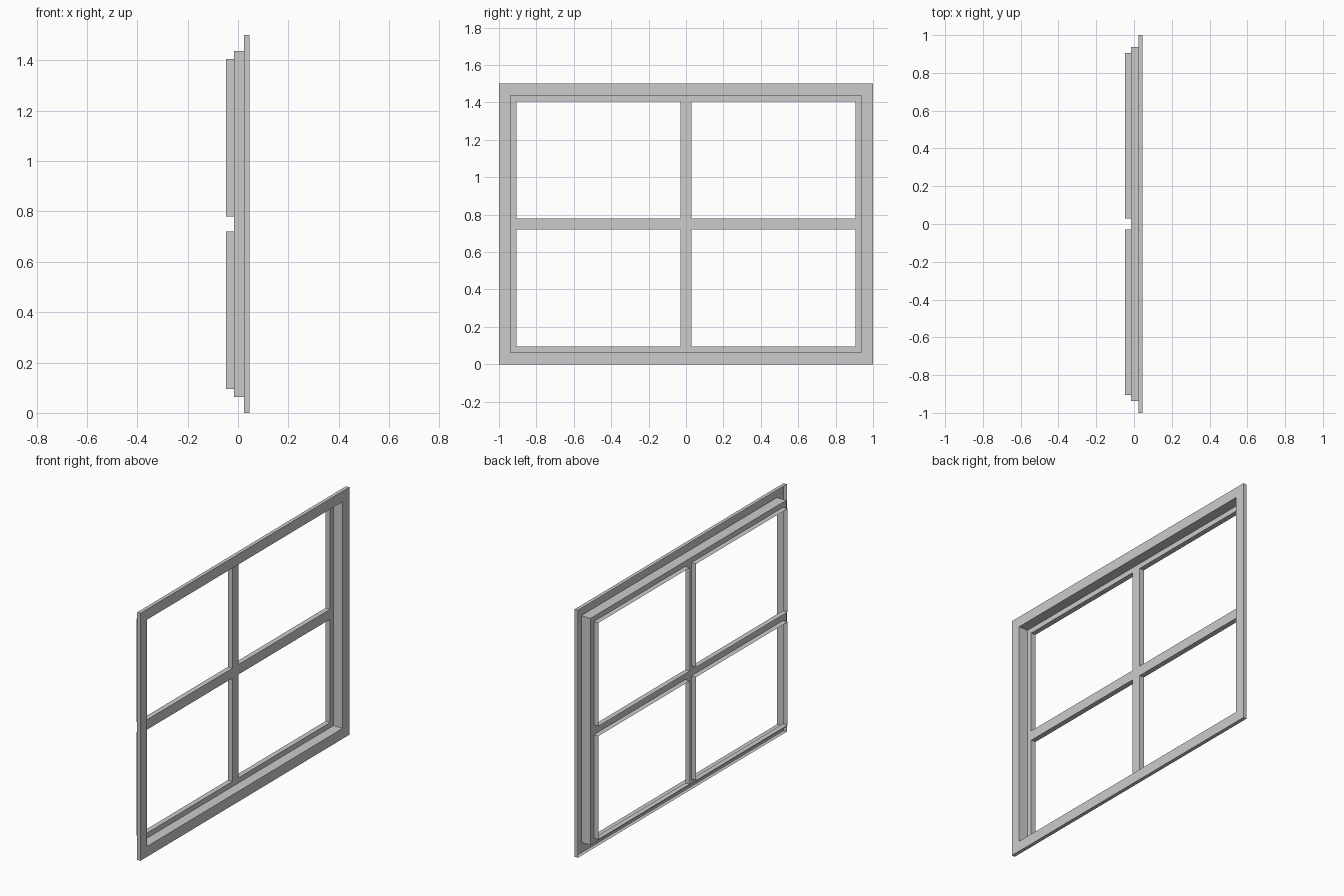
import bpy, bmesh

if "Cube" in bpy.data.objects:
    bpy.data.objects.remove(bpy.data.objects["Cube"])

W, H = 1.0, 0.75            # half width and half height
ZC = 0.75                   # centre height
X_FRONT, X_RIM, X_PLATE, X_BACK = 0.046, 0.024, -0.016, -0.047
STEP, OPEN = 0.063, 0.094   # insets of the recess and of the panes
BAR = 0.03                  # half width of the glazing bars


def rect(bm, x, y0, y1, z0, z1):
    """Four corners, counter-clockwise seen from +x."""
    return [bm.verts.new((x, y, z)) for y, z in
            ((y0, z0), (y1, z0), (y1, z1), (y0, z1))]


def inset_rect(bm, x, d):
    return rect(bm, x, d - W, W - d, ZC - H + d, ZC + H - d)


def bridge(bm, outer, inner):
    for i in range(4):
        j = (i + 1) % 4
        bm.faces.new((outer[i], outer[j], inner[j], inner[i]))


def finish(bm, name):
    bmesh.ops.remove_doubles(bm, verts=bm.verts, dist=1e-5)
    me = bpy.data.meshes.new(name)
    bm.to_mesh(me)
    bm.free()
    bpy.context.collection.objects.link(bpy.data.objects.new(name, me))


# Outer frame: thin shell with open back: rim edge, front face, deep reveal
bm = bmesh.new()
rings = [inset_rect(bm, x, d) for x, d in
         ((X_RIM, 0), (X_FRONT, 0), (X_FRONT, STEP), (X_PLATE, STEP))]
for a, b in zip(rings, rings[1:]):
    bridge(bm, a, b)
finish(bm, "outer_frame")

# Sash: plate with four pane openings, each with walls running backwards
bm = bmesh.new()
ys = [STEP - W, OPEN - W, -BAR, BAR, W - OPEN, W - STEP]
zs = [ZC + v for v in (STEP - H, OPEN - H, -BAR, BAR, H - OPEN, H - STEP)]
for i in range(5):
    for j in range(5):
        cell = (ys[i], ys[i + 1], zs[j], zs[j + 1])
        front = rect(bm, X_PLATE, *cell)
        if i in (1, 3) and j in (1, 3):
            bridge(bm, front, rect(bm, X_BACK, *cell))
        else:
            bm.faces.new(front)
# merge coplanar cells so the plate is clean
bmesh.ops.remove_doubles(bm, verts=bm.verts, dist=1e-5)
finish(bm, "sash_with_glazing_bars")
